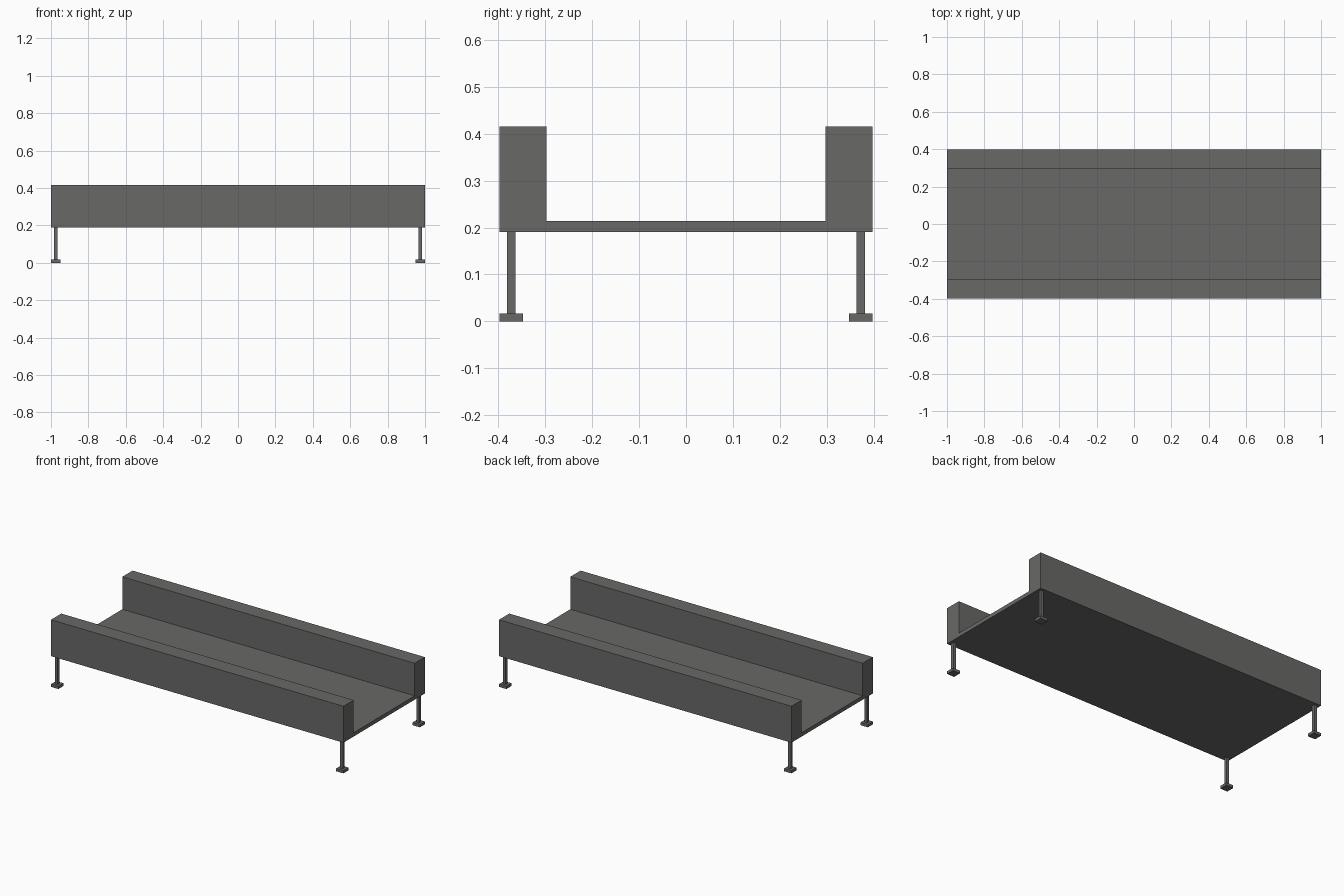
import bpy, bmesh

if "Cube" in bpy.data.objects:
    bpy.data.objects.remove(bpy.data.objects["Cube"])

grey = bpy.data.materials.new("dark_grey")
grey.diffuse_color = (0.14, 0.14, 0.136, 1)
grey.use_nodes = True
grey.node_tree.nodes["Principled BSDF"].inputs["Base Color"].default_value = grey.diffuse_color

L, W = 1.0, 0.398            # half length, half width
Z0, Z1, Z2 = 0.19, 0.214, 0.415   # tray underside, floor, wall top
INNER = 0.298                # inner face of the side walls


def make_object(name, bm):
    bmesh.ops.recalc_face_normals(bm, faces=bm.faces)
    mesh = bpy.data.meshes.new(name)
    bm.to_mesh(mesh)
    bm.free()
    mesh.materials.append(grey)
    obj = bpy.data.objects.new(name, mesh)
    bpy.context.collection.objects.link(obj)
    return obj


def box(name, centre, size):
    bm = bmesh.new()
    bmesh.ops.create_cube(bm, size=1)
    for v in bm.verts:
        v.co = [c + s * p for c, s, p in zip(centre, size, v.co)]
    return make_object(name, bm)


# U-shaped tray: cross-section extruded along x
profile = [(-W, Z0), (W, Z0), (W, Z2), (INNER, Z2), (INNER, Z1),
           (-INNER, Z1), (-INNER, Z2), (-W, Z2)]
bm = bmesh.new()
face = bm.faces.new([bm.verts.new((-L, y, z)) for y, z in profile])
ext = bmesh.ops.extrude_face_region(bm, geom=[face])
bmesh.ops.translate(bm, vec=(2 * L, 0, 0),
                    verts=[e for e in ext["geom"] if isinstance(e, bmesh.types.BMVert)])
make_object("tray", bm)

# Four thin legs with square foot pads
for sx, side in ((-1, "left"), (1, "right")):
    for sy, end in ((-1, "front"), (1, "back")):
        x, y = sx * (L - 0.025), sy * (W - 0.025)
        box(f"{end}_{side}_foot", (x, y, 0.0085), (0.05, 0.05, 0.017))
        box(f"{end}_{side}_leg", (x, y, (0.017 + Z0) / 2), (0.018, 0.018, Z0 - 0.017))
